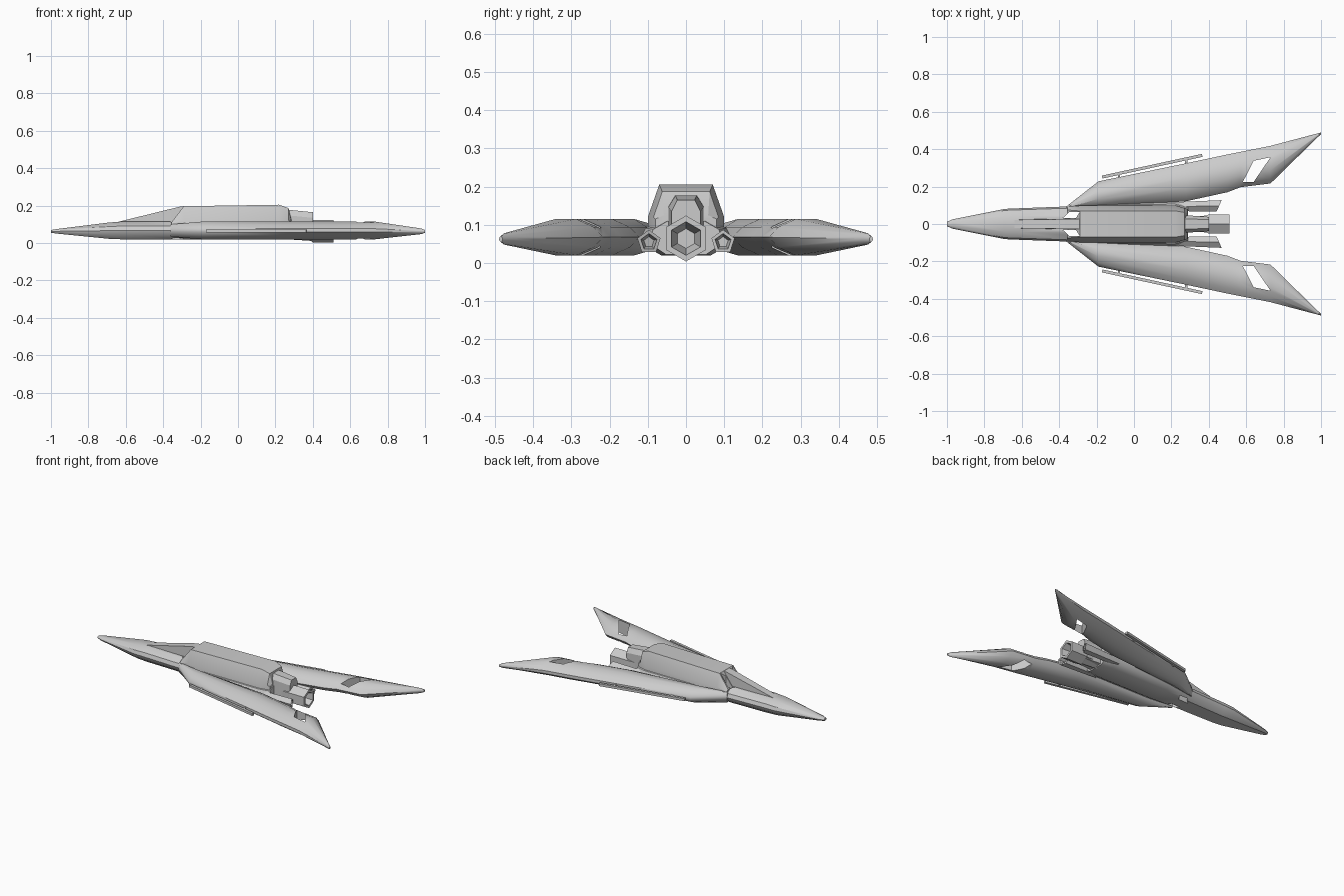
import bpy, bmesh, math

if "Cube" in bpy.data.objects:
    bpy.data.objects.remove(bpy.data.objects["Cube"])


def loft(name, rings, angle=35):
    """Closed skin through rings of equal point count, capped at both ends."""
    bm = bmesh.new()
    vs = [[bm.verts.new(p) for p in r] for r in rings]
    n = len(rings[0])
    for a, b in zip(vs, vs[1:]):
        for i in range(n):
            j = (i + 1) % n
            bm.faces.new((a[i], a[j], b[j], b[i]))
    bm.faces.new(vs[0])
    bm.faces.new(vs[-1])
    bmesh.ops.recalc_face_normals(bm, faces=bm.faces)
    me = bpy.data.meshes.new(name)
    bm.to_mesh(me)
    bm.free()
    ob = bpy.data.objects.new(name, me)
    bpy.context.collection.objects.link(ob)
    shade(ob, angle)
    return ob


def activate(ob):
    bpy.ops.object.select_all(action='DESELECT')
    ob.select_set(True)
    bpy.context.view_layer.objects.active = ob


def shade(ob, angle=35):
    activate(ob)
    bpy.ops.object.shade_smooth_by_angle(angle=math.radians(angle))


def cut_hole(ob, outline):
    """Cut a vertical prism out of an object."""
    cutter = loft("cutter", [[(x, y, z) for x, y in outline] for z in (-0.2, 0.4)])
    cutter.hide_render = True
    mod = ob.modifiers.new("hole", 'BOOLEAN')
    mod.operation, mod.solver, mod.object = 'DIFFERENCE', 'EXACT', cutter
    activate(ob)
    bpy.ops.object.modifier_apply(modifier=mod.name)
    bpy.data.objects.remove(cutter)
    shade(ob)


def flip(outline, s):
    return [(x, y * s) for x, y in outline]


def ngon(x, y, z, r, n, skew=0.0, sx=1.0):
    """Upright polygon across x, first corner up; skew slants it in plan."""
    pts = []
    for i in range(n):
        a = 2 * math.pi * i / n
        dy = r * sx * math.sin(a)
        pts.append((x + skew * dy, y + dy, z + r * math.cos(a)))
    return pts


# fuselage: x, half width, bottom, top
def body_ring(x, w, zb, zt):
    m, h = (zb + zt) / 2, (zt - zb) / 2
    half = [(0.55 * w, zb), (0.9 * w, m - 0.5 * h), (w, m),
            (0.9 * w, m + 0.5 * h), (0.5 * w, zt)]
    return [(x, y, z) for y, z in half] + [(x, -y, z) for y, z in reversed(half)]


fuselage = loft("fuselage", [body_ring(*s) for s in [
    (-1.0, 0.012, 0.055, 0.070), (-0.97, 0.025, 0.051, 0.075),
    (-0.69, 0.081, 0.023, 0.110), (-0.62, 0.084, 0.020, 0.115),
    (-0.35, 0.094, 0.020, 0.115), (-0.19, 0.112, 0.020, 0.115),
    (0.22, 0.118, 0.020, 0.115), (0.29, 0.095, 0.022, 0.110)]])


# raised back: x, low half width, top half width, top
def back_ring(x, w, t, zt):
    half = [(w, 0.06), (w, min(0.12, zt - 0.01)), (t, zt)]
    return [(x, y, z) for y, z in half] + [(x, -y, z) for y, z in reversed(half)]


back = loft("raised_back", [back_ring(*s) for s in [
    (-0.355, 0.092, 0.075, 0.112), (-0.29, 0.098, 0.070, 0.197),
    (0.22, 0.100, 0.070, 0.205), (0.27, 0.085, 0.062, 0.187),
    (0.285, 0.080, 0.058, 0.125)]], 25)

# narrow canopy wedge ahead of the back
loft("canopy", [[(x, -b, 0.06), (x, b, 0.06), (x, t, z), (x, -t, z)] for x, b, t, z in [
    (-0.64, 0.026, 0.022, 0.114), (-0.31, 0.030, 0.027, 0.195),
    (-0.25, 0.030, 0.027, 0.197)]], 25)

# see-through intakes beside the canopy
intake = [(-0.38, 0.032), (-0.345, 0.064), (-0.29, 0.064), (-0.31, 0.032)]
for s in (1, -1):
    cut_hole(fuselage, flip(intake, s))
    cut_hole(back, flip(intake, s))

# central engine: tall neck and hollow hexagonal nozzle
loft("engine_neck", [[(x, -w, 0.03), (x, w, 0.03), (x, w, z - 0.03), (x, 0.6 * w, z),
                      (x, -0.6 * w, z), (x, -w, z - 0.03)] for x, w, z in [
    (0.24, 0.048, 0.178), (0.29, 0.046, 0.176), (0.40, 0.038, 0.165)]], 25)
loft("main_nozzle", [ngon(x, 0, 0.064, r, 6) for x, r in [
    (0.28, 0.045), (0.39, 0.052), (0.40, 0.060), (0.51, 0.060),
    (0.51, 0.044), (0.43, 0.026)]], 25)


# wing section: x, inner y, outer y, bottom, top
def wing_ring(x, yi, yo, zb, zt, s):
    m, h, w = (zb + zt) / 2, (zt - zb) / 2, yo - yi
    prof = [(0, 0), (0.12, 0.55), (0.35, 1), (0.62, 1), (0.85, 0.65), (1, 0.2),
            (1, -0.2), (0.85, -0.65), (0.62, -1), (0.35, -1), (0.12, -0.55)]
    return [(x, s * (yi + u * w), m + v * h) for u, v in prof]


wing_stations = [
    (-0.36, 0.078, 0.095, 0.035, 0.100), (-0.19, 0.085, 0.228, 0.020, 0.115),
    (0.28, 0.122, 0.325, 0.020, 0.115), (0.50, 0.170, 0.372, 0.020, 0.115),
    (0.57, 0.197, 0.386, 0.020, 0.115), (0.73, 0.217, 0.418, 0.020, 0.115),
    (0.98, 0.462, 0.484, 0.048, 0.078), (1.0, 0.480, 0.489, 0.055, 0.070)]
window = [(0.582, 0.225), (0.64, 0.338), (0.73, 0.357), (0.64, 0.225)]


def bar(name, a, b, r):
    """Thin square bar lying flat between two plan points."""
    d = math.hypot(b[0] - a[0], b[1] - a[1])
    nx, ny = -(b[1] - a[1]) / d * r, (b[0] - a[0]) / d * r
    loft(name, [[(p[0] + i * nx, p[1] + i * ny, 0.065 + k * r)
                 for i, k in ((-1, -1), (1, -1), (1, 1), (-1, 1))] for p in (a, b)])


for s, side in ((1, "left"), (-1, "right")):
    wing = loft("wing_" + side, [wing_ring(*st, s) for st in wing_stations])
    cut_hole(wing, flip(window, s))
    # rail along the leading edge, held by two struts
    bar("rail_" + side, (-0.17, 0.251 * s), (0.365, 0.367 * s), 0.008)
    for i, (x, y) in enumerate([(-0.08, 0.270), (0.28, 0.348)]):
        bar(f"rail_strut_{side}_{i}", (x, (y - 0.04) * s), (x, y * s), 0.006)
    # small pentagonal side thruster, hollow at the slanted rear
    loft("side_thruster_" + side, [ngon(x, y * s, 0.055, r, 5, k * s) for x, y, r, k in [
        (0.20, 0.092, 0.024, 0), (0.28, 0.094, 0.027, 0), (0.455, 0.097, 0.032, 0.45),
        (0.455, 0.097, 0.022, 0.45), (0.40, 0.097, 0.014, 0.45)]], 25)
